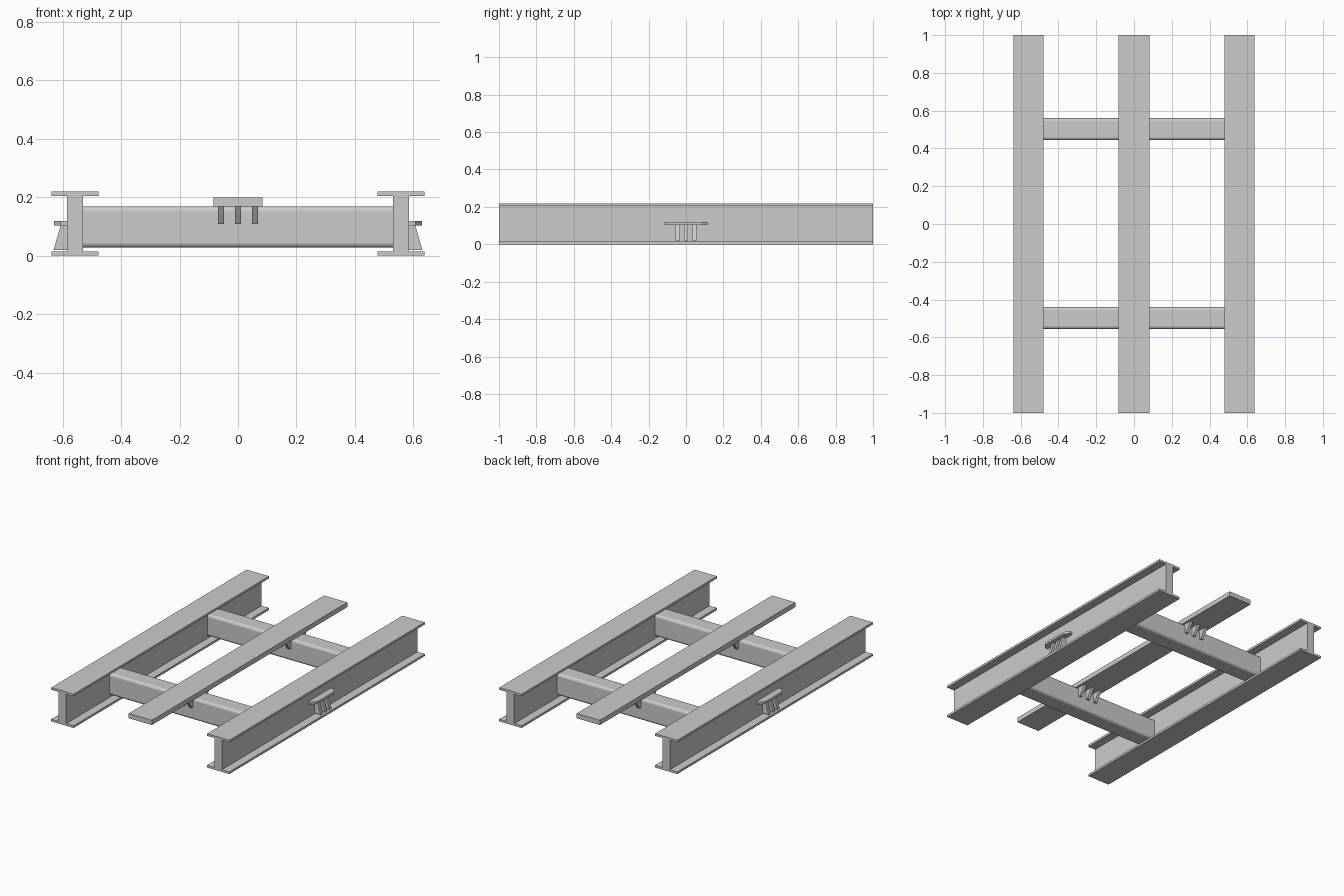
import bpy, bmesh
from mathutils import Matrix, Vector

if "Cube" in bpy.data.objects:
    bpy.data.objects.remove(bpy.data.objects["Cube"])


def prism(name, pts, axis, a, b):
    """Extrude a closed 2D profile along an axis; pts are the other two coordinates in order."""
    def place(p, t):
        return {'x': (t, p[0], p[1]), 'y': (p[0], t, p[1]), 'z': (p[0], p[1], t)}[axis]
    bm = bmesh.new()
    face = bm.faces.new([bm.verts.new(place(p, a)) for p in pts])
    top = bmesh.ops.extrude_face_region(bm, geom=[face])
    offset = Vector(place((0, 0), b - a))
    bmesh.ops.translate(bm, vec=offset,
                        verts=[v for v in top['geom'] if isinstance(v, bmesh.types.BMVert)])
    bmesh.ops.recalc_face_normals(bm, faces=bm.faces)
    me = bpy.data.meshes.new(name)
    bm.to_mesh(me)
    bm.free()
    ob = bpy.data.objects.new(name, me)
    bpy.context.collection.objects.link(ob)
    return ob


def rect(u0, u1, v0, v1):
    return [(u0, v0), (u1, v0), (u1, v1), (u0, v1)]


# Side I-beams with their outer brackets
for side, s in (("left", -1), ("right", 1)):
    half = [(.08, 0), (.08, .014), (.027, .014), (.027, .205), (.08, .205), (.08, .219)]
    outline = half + [(-u, v) for u, v in reversed(half)]
    prism(side + "_i_beam", [(s * .558 + u, v) for u, v in outline], 'y', -1, 1)

    plate = [(.58, -.115), (.608, -.115), (.63, -.082),
             (.63, .082), (.608, .115), (.58, .115)]
    prism(side + "_bracket_plate", [(s * u, v) for u, v in plate], 'z', .103, .118)
    for i in (-1, 0, 1):
        rib = [(.58, .02), (.631, .02), (.606, .106), (.58, .106)]
        prism(side + "_bracket_rib", [(s * u, v) for u, v in rib], 'y',
              i * .044 - .011, i * .044 + .011)

# Centre plank
prism("centre_plank", rect(-.083, .083, .169, .2), 'y', -1, 1)

# Rounded cross beams and the gussets under the plank
for end, yc in (("front", -.498), ("back", .502)):
    beam = prism(end + "_cross_beam", rect(yc - .058, yc + .058, .028, .169), 'x', -.535, .535)
    bev = beam.modifiers.new("rounded_edges", 'BEVEL')
    bev.width = .016
    bev.segments = 4
    bev.limit_method = 'WEIGHT'
    attr = beam.data.attributes.new("bevel_weight_edge", 'FLOAT', 'EDGE')
    for e in beam.data.edges:
        p, q = (beam.data.vertices[k].co for k in e.vertices)
        attr.data[e.index].value = 1.0 if abs(p.x - q.x) > .5 else 0.0
    bpy.context.view_layer.objects.active = beam
    beam.select_set(True)
    bpy.ops.object.shade_smooth_by_angle()
    beam.select_set(False)
    for d in (-1, 1):
        for i in (-1, 0, 1):
            gusset = [(.05, .172), (.112, .172), (.07, .108), (.05, .108)]
            prism(end + "_gusset", [(yc + d * u, v) for u, v in gusset], 'x',
                  i * .058 - .01, i * .058 + .01)
